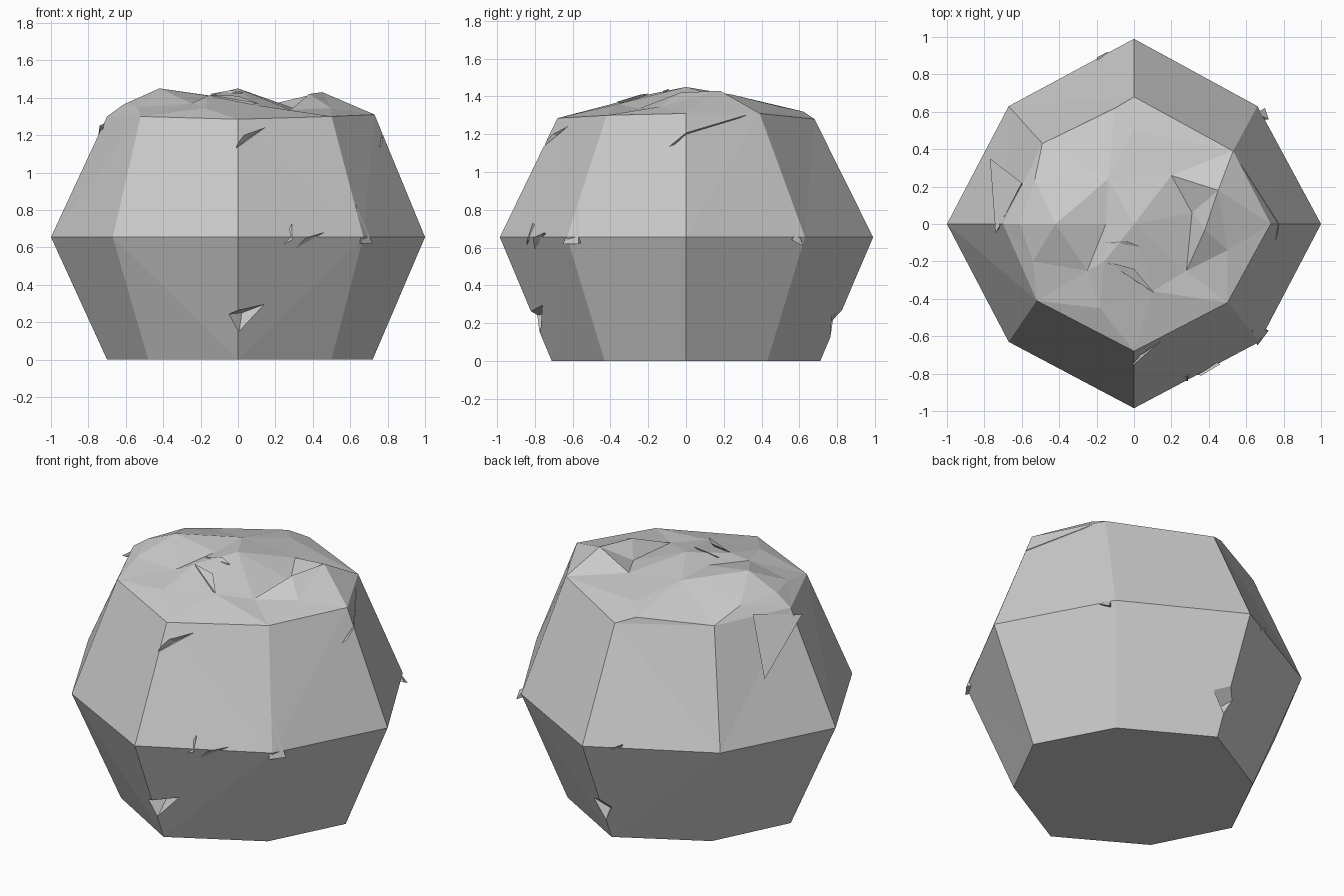
import bpy, bmesh
from mathutils import Vector
from mathutils.geometry import delaunay_2d_cdt


def make_object(name, bm):
    bmesh.ops.recalc_face_normals(bm, faces=bm.faces)
    mesh = bpy.data.meshes.new(name)
    bm.to_mesh(mesh)
    bm.free()
    obj = bpy.data.objects.new(name, mesh)
    bpy.context.collection.objects.link(obj)
    return obj


def add_tetra(bm, points):
    v = [bm.verts.new(p) for p in points]
    for a, b, c in ((0, 1, 2), (0, 1, 3), (1, 2, 3), (0, 2, 3)):
        bm.faces.new((v[a], v[b], v[c]))


# Boulder body: eight-sided base, waist and shoulder
base = [(0.72, 0), (0.49, 0.43), (0, 0.71), (-0.48, 0.44),
        (-0.70, 0), (-0.48, -0.43), (0, -0.71), (0.50, -0.43)]
waist = [(1, 0), (0.66, 0.63), (0, 0.99), (-0.67, 0.63),
         (-1, 0), (-0.67, -0.63), (0, -0.985), (0.67, -0.63)]
shoulder = [(0.73, 0, 1.31), (0.53, 0.39, 1.31), (0, 0.68, 1.28), (-0.49, 0.43, 1.30),
            (-0.70, 0, 1.30), (-0.52, -0.41, 1.30), (0, -0.68, 1.285), (0.50, -0.42, 1.30)]

# Uneven crown points inside the shoulder ring
crown = [(-0.53, 0.24, 1.36), (-0.61, 0, 1.365), (-0.54, -0.2, 1.35), (-0.42, 0, 1.45),
         (-0.25, -0.25, 1.37), (-0.18, -0.45, 1.345), (-0.16, -0.2, 1.41),
         (-0.14, 0.24, 1.41), (-0.15, 0, 1.41), (0, 0, 1.45), (0.1, -0.36, 1.36),
         (0.2, 0.26, 1.37), (0.31, 0.06, 1.34), (0.28, -0.25, 1.335),
         (0.45, 0.18, 1.43), (0.38, -0.03, 1.42), (0.5, -0.14, 1.345),
         (0, 0.5, 1.345), (-0.1, 0.62, 1.32)]

bm = bmesh.new()
rings = [[bm.verts.new((x, y, 0)) for x, y in base],
         [bm.verts.new((x, y, 0.655)) for x, y in waist],
         [bm.verts.new(p) for p in shoulder]]
for lower, upper in zip(rings, rings[1:]):
    for i in range(8):
        j = (i + 1) % 8
        bm.faces.new((lower[i], lower[j], upper[j], upper[i]))
bm.faces.new(rings[0][::-1])
cap = rings[2] + [bm.verts.new(p) for p in crown]
flat = [Vector((v.co.x, v.co.y)) for v in cap]
result = delaunay_2d_cdt(flat, [], [list(range(8))], 1, 1e-5)
for tri in result[2]:
    bm.faces.new([cap[result[3][i][0]] for i in tri])
bmesh.ops.triangulate(bm, faces=bm.faces)
boulder = make_object("boulder", bm)

# Gouges chipped out of the edges
gouges = [
    [(-0.05, -0.80, 1.10), (0.27, -0.57, 1.32), (0, -0.77, 1.24), (0.05, -0.67, 1.18)],
    [(0.84, -0.2, 1.09), (0.54, 0.39, 1.33), (0.80, 0, 1.22), (0.69, 0, 1.17)],
    [(-0.09, -0.84, 0.24), (0.18, -0.78, 0.31), (0, -0.80, 0.11), (0.02, -0.70, 0.25)],
    [(-0.10, 0.84, 0.26), (0.15, 0.82, 0.30), (0, 0.80, 0.08), (0, 0.72, 0.18)],
]
bm = bmesh.new()
for g in gouges:
    add_tetra(bm, g)
cutter = make_object("gouge_cutter", bm)
cutter.hide_render = True
cutter.hide_viewport = True
cut = boulder.modifiers.new("gouges", 'BOOLEAN')
cut.operation = 'DIFFERENCE'
cut.solver = 'EXACT'
cut.object = cutter

# Thin shards along the waist and across the crown
shards = [
    [(0.23, -0.84, 0.61), (0.29, -0.81, 0.73), (0.29, -0.84, 0.64), (0.26, -0.75, 0.66)],
    [(0.30, -0.80, 0.59), (0.46, -0.75, 0.68), (0.36, -0.81, 0.65), (0.38, -0.70, 0.64)],
    [(0.63, -0.57, 0.83), (0.72, -0.57, 0.62), (0.66, -0.65, 0.62), (0.6, -0.5, 0.65)],
    [(0.65, 0.59, 0.69), (0.70, 0.62, 0.61), (0.72, 0.56, 0.64), (0.6, 0.55, 0.65)],
    [(-0.20, 0.89, 0.68), (-0.16, 0.87, 0.60), (-0.14, 0.92, 0.65), (-0.15, 0.8, 0.65)],
    [(-0.15, -0.2, 1.415), (0.11, -0.37, 1.37), (0.0, -0.24, 1.41), (-0.03, -0.28, 1.35)],
    [(-0.15, -0.10, 1.42), (0.03, -0.12, 1.43), (-0.04, -0.09, 1.44), (-0.06, -0.11, 1.38)],
    [(-0.77, 0.35, 1.02), (-0.74, -0.05, 1.25), (-0.60, 0.22, 1.32), (-0.6, 0.15, 1.15)],
]
bm = bmesh.new()
for s in shards:
    add_tetra(bm, s)
make_object("shards", bm)
